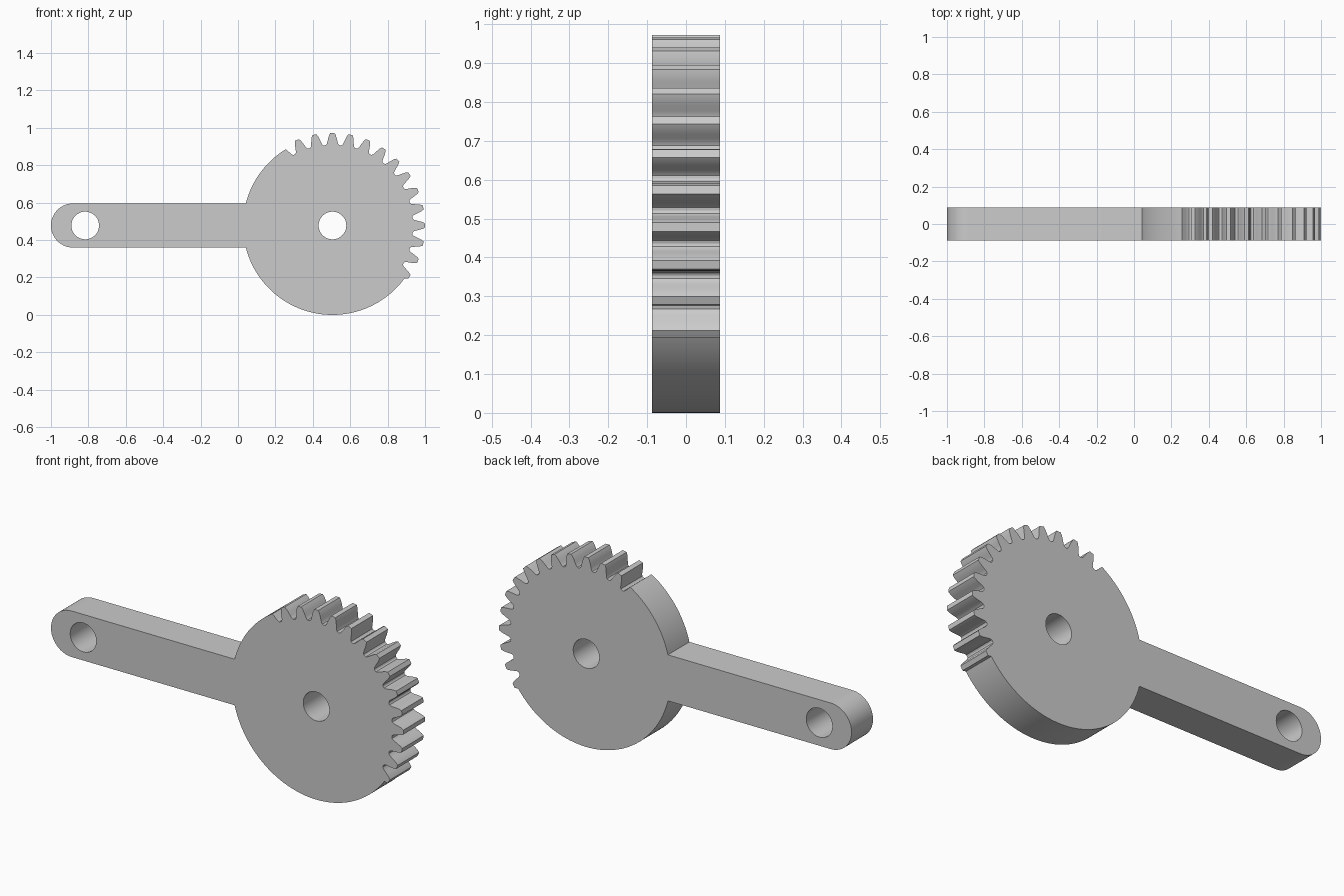
import bpy
import bmesh
from math import sin, cos, asin, radians, degrees, pi

if "Cube" in bpy.data.objects:
    bpy.data.objects.remove(bpy.data.objects["Cube"], do_unlink=True)

CX, CZ = 0.505, 0.478          # gear centre
DISC, ARM, HOLE = 0.478, 0.118, 0.074
HALF_DEPTH = 0.087
ARM_X, PIN_X = -1 + ARM, -0.817
PITCH = 360 / 32
FIRST, LAST = -3, 10           # tooth numbers, counted from the +x axis
# Half a tooth: (degrees from the tooth axis, radius)
FLANK = [(1.3, 0.495), (2.1, 0.483), (2.81, 0.466), (3.4, 0.45),
         (3.9, 0.439), (4.6, 0.432), (PITCH / 2, 0.43)]
DISC_ANGLE = 2.35              # where a flank meets the plain disc


def polar(deg, r, x=CX):
    return (x + r * cos(radians(deg)), CZ + r * sin(radians(deg)))


def arc(a, b, r, x=CX, n=48):
    return [polar(a + (b - a) * i / n, r, x) for i in range(n + 1)]


# Toothed sector, counter-clockwise
outline = []
for k in range(FIRST, LAST + 1):
    mid = k * PITCH
    rising = [] if k == FIRST - 1 else [(-a, r) for a, r in reversed(FLANK[:-1])]
    if k == FIRST:
        rising = [(-DISC_ANGLE, DISC), (-FLANK[0][0], FLANK[0][1])]
    outline += [polar(mid + a, r) for a, r in rising + FLANK]
# Flank of the cut-down tooth that runs into the plain disc
mid = (LAST + 1) * PITCH
outline += [polar(mid - a, r) for a, r in reversed(FLANK[2:-1])]

# Plain disc, rounded arm, and disc again back to the first tooth
meet = degrees(asin(ARM / DISC))
outline += arc(mid - DISC_ANGLE, 180 - meet, DISC)
outline += arc(90, 270, ARM, ARM_X, 32)
outline += arc(180 + meet, 360 + FIRST * PITCH - DISC_ANGLE, DISC, n=64)[:-1]


# Filled profile with two bores, extruded through its thickness
curve = bpy.data.curves.new("sector_gear_arm", "CURVE")
curve.dimensions = "2D"
curve.fill_mode = "BOTH"
curve.extrude = HALF_DEPTH
for loop in (outline, arc(0, 360, HOLE)[:-1], arc(0, 360, HOLE, PIN_X)[:-1]):
    spline = curve.splines.new("POLY")
    spline.points.add(len(loop) - 1)
    for point, (x, z) in zip(spline.points, loop):
        point.co = (x, z, 0, 1)
    spline.use_cyclic_u = True

gear = bpy.data.objects.new("sector_gear_arm", curve)
bpy.context.collection.objects.link(gear)
gear.rotation_euler.x = pi / 2
bpy.ops.object.select_all(action="DESELECT")
gear.select_set(True)
bpy.context.view_layer.objects.active = gear
bpy.ops.object.convert(target="MESH")
gear = bpy.context.object
bpy.ops.object.transform_apply(location=False, rotation=True, scale=False)

# Weld caps to the rim
bm = bmesh.new()
bm.from_mesh(gear.data)
bmesh.ops.remove_doubles(bm, verts=bm.verts, dist=0.0001)
bmesh.ops.recalc_face_normals(bm, faces=bm.faces)
bm.to_mesh(gear.data)
bm.free()

# Grey metal
grey = bpy.data.materials.new("plain_grey")
grey.use_nodes = True
colour = (0.6, 0.6, 0.6, 1)
grey.diffuse_color = colour
grey.node_tree.nodes["Principled BSDF"].inputs["Base Color"].default_value = colour
gear.data.materials.clear()
gear.data.materials.append(grey)
bpy.ops.object.shade_smooth_by_angle(angle=radians(25))
